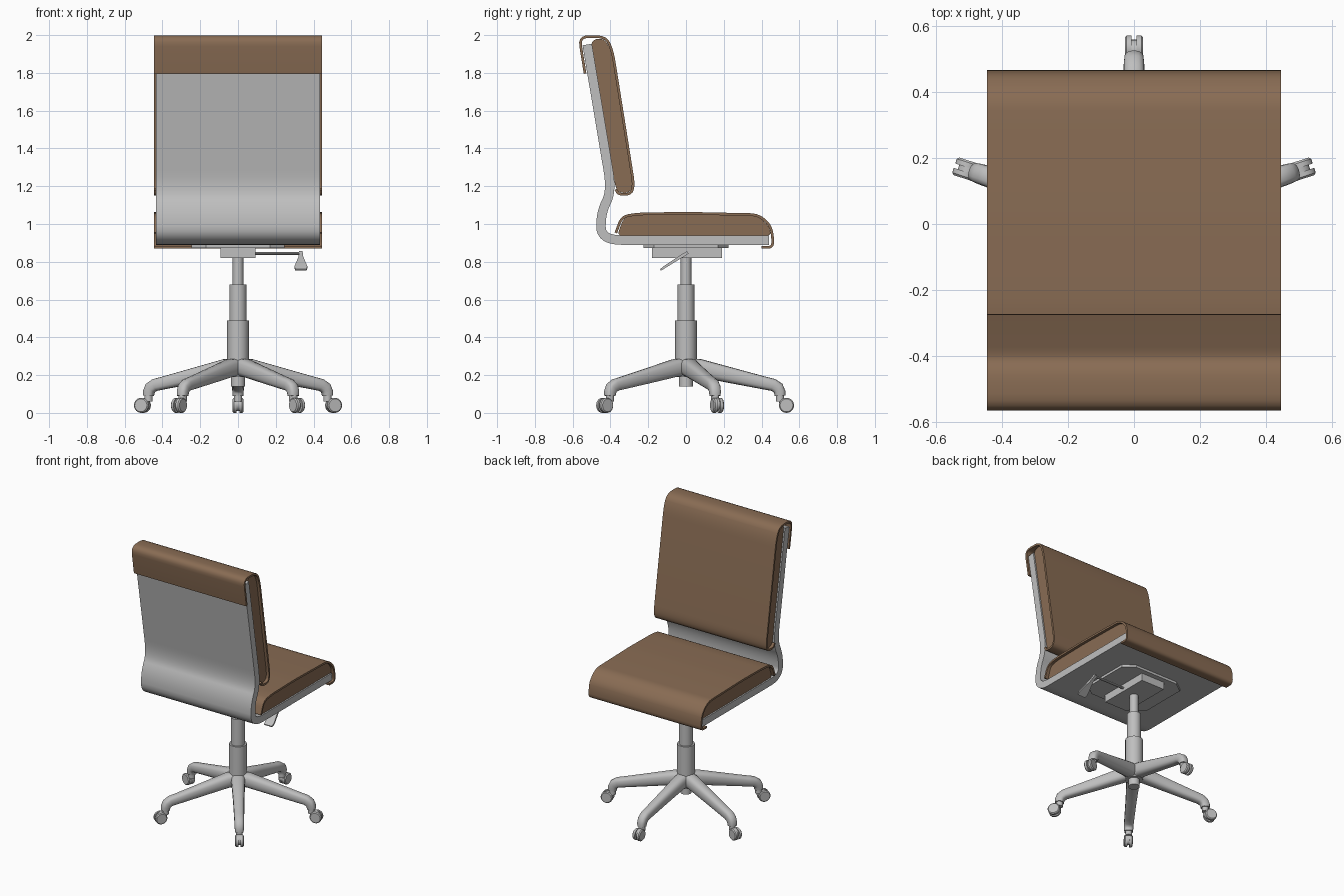
import bpy, bmesh, math
from mathutils import Vector, Matrix

if "Cube" in bpy.data.objects:
    bpy.data.objects.remove(bpy.data.objects["Cube"])


def material(name, col):
    m = bpy.data.materials.new(name)
    m.diffuse_color = (*col, 1)
    m.use_nodes = True
    m.node_tree.nodes["Principled BSDF"].inputs["Base Color"].default_value = m.diffuse_color
    return m


GREY = material("grey metal", (0.52, 0.52, 0.52))
LEATHER = material("brown leather", (0.25, 0.15, 0.088))


def finish(name, bm, mat, angle=35):
    bmesh.ops.recalc_face_normals(bm, faces=bm.faces)
    me = bpy.data.meshes.new(name)
    bm.to_mesh(me)
    bm.free()
    me.materials.append(mat)
    ob = bpy.data.objects.new(name, me)
    bpy.context.collection.objects.link(ob)
    bpy.ops.object.select_all(action='DESELECT')
    ob.select_set(True)
    bpy.context.view_layer.objects.active = ob
    bpy.ops.object.shade_smooth_by_angle(angle=math.radians(angle))
    return ob


def rounded(pts, r, closed=False, n=5):
    """Round the corners of a 2D path."""
    P = [Vector(p) for p in pts]
    out = []
    for i, p in enumerate(P):
        if not closed and i in (0, len(P) - 1):
            out.append(p)
            continue
        a, b = P[i - 1] - p, P[(i + 1) % len(P)] - p
        s = p + a.normalized() * min(r, a.length * 0.48)
        e = p + b.normalized() * min(r, b.length * 0.48)
        for k in range(n + 1):
            t = k / n
            out.append(s * (1 - t) ** 2 + p * 2 * t * (1 - t) + e * t * t)
    return out


def band(name, path, o0, o1, half, mat):
    """Sheet of constant thickness following a (y, z) path, spanning x."""
    bm = bmesh.new()
    rows = []
    for i, p in enumerate(path):
        d0 = (p - path[max(i - 1, 0)]).normalized()
        d1 = (path[min(i + 1, len(path) - 1)] - p).normalized()
        d = (d0 + d1).normalized()
        nrm = Vector((d.y, -d.x))
        q = [p + nrm * o0, p + nrm * o1]
        rows.append([bm.verts.new((x, v.x, v.y)) for x, v in
                     ((-half, q[0]), (half, q[0]), (half, q[1]), (-half, q[1]))])
    for a, b in zip(rows, rows[1:]):
        for k in range(4):
            bm.faces.new((a[k], a[(k + 1) % 4], b[(k + 1) % 4], b[k]))
    bm.faces.new(rows[0])
    bm.faces.new(rows[-1])
    return finish(name, bm, mat)


def prism(name, pts, half, mat):
    """Closed (y, z) outline extruded across x."""
    bm = bmesh.new()
    L, R = [[bm.verts.new((x, p.x, p.y)) for p in pts] for x in (-half, half)]
    n = len(pts)
    for i in range(n):
        j = (i + 1) % n
        bm.faces.new((L[i], L[j], R[j], R[i]))
    bm.faces.new(L)
    bm.faces.new(R)
    return finish(name, bm, mat)


def cyl(bm, p0, p1, r0, r1=None, seg=24):
    p0, p1 = Vector(p0), Vector(p1)
    d = p1 - p0
    M = Matrix.Translation((p0 + p1) / 2) @ d.to_track_quat('Z', 'Y').to_matrix().to_4x4()
    bmesh.ops.create_cone(bm, cap_ends=True, segments=seg, radius1=r0,
                          radius2=r0 if r1 is None else r1, depth=d.length, matrix=M)


def loft(bm, rings):
    rows = [[bm.verts.new(v) for v in r] for r in rings]
    n = len(rows[0])
    for a, b in zip(rows, rows[1:]):
        for k in range(n):
            bm.faces.new((a[k], a[(k + 1) % n], b[(k + 1) % n], b[k]))
    bm.faces.new(rows[0])
    bm.faces.new(rows[-1])


# Bent shell carrying seat and back
shell = rounded([(-0.523, 1.95), (-0.393, 1.175), (-0.45, 1.06), (-0.45, 0.915), (0.44, 0.915)], 0.11, n=8)
band("shell", shell, -0.025, 0.025, 0.435, GREY)

# Back: leather cover hooked over the top, with padding inside
back = rounded([(-0.541, 1.795), (-0.574, 1.999), (-0.42, 1.999), (-0.383, 1.92),
                (-0.268, 1.20), (-0.29, 1.15), (-0.36, 1.15), (-0.378, 1.18)], 0.06)
band("back_cover", back, 0, 0.014, 0.445, LEATHER)
prism("back_padding", rounded([(-0.505, 1.95), (-0.485, 1.98), (-0.432, 1.98), (-0.396, 1.92),
                               (-0.282, 1.20), (-0.30, 1.165), (-0.35, 1.165), (-0.372, 1.19)],
                              0.03, True), 0.425, LEATHER)

# Seat: leather cover hooked under the front edge, with padding inside
seat = rounded([(-0.378, 0.955), (-0.345, 1.045), (-0.26, 1.06), (0.0, 1.064), (0.385, 1.056),
                (0.45, 1.0), (0.466, 0.94), (0.466, 0.87), (0.40, 0.87)], 0.045)
band("seat_cover", seat, 0, 0.014, 0.445, LEATHER)
prism("seat_padding", rounded([(-0.365, 0.938), (-0.33, 1.033), (-0.26, 1.047), (0.0, 1.051), (0.38, 1.043),
                               (0.437, 0.99), (0.453, 0.938)], 0.03, True), 0.425, LEATHER)

# Mounting plate with cut corners
bm = bmesh.new()
a, c = 0.245, 0.17
oct_ = [(a, c), (c, a * 0.92), (-c, a * 0.92), (-a, c), (-a, -c), (-c, -a * 0.92), (c, -a * 0.92), (a, -c)]
loft(bm, [[(x, y, z) for x, y in oct_] for z in (0.873, 0.892)])
finish("mounting_plate", bm, GREY)

# Tilt mechanism box
bm = bmesh.new()
bmesh.ops.create_cube(bm, size=1, matrix=Matrix.Translation((0, 0.005, 0.85)) @ Matrix.Diagonal((0.185, 0.37, 0.06, 1)))
finish("mechanism", bm, GREY)

# Height lever: rod and flared paddle
bm = bmesh.new()
cyl(bm, (0.05, 0, 0.845), (0.335, 0, 0.845), 0.008, seg=10)
rings = []
for y, z, w, t in ((0.01, 0.85, 0.009, 0.008), (-0.035, 0.822, 0.012, 0.008),
                   (-0.115, 0.771, 0.034, 0.006), (-0.135, 0.757, 0.03, 0.005)):
    rings.append([(0.333 + sx * w, y + sz * t * 0.53, z - sz * t * 0.85)
                  for sx, sz in ((-1, -1), (1, -1), (1, 1), (-1, 1))])
loft(bm, rings)
finish("height_lever", bm, GREY)

# Gas column and hub
bm = bmesh.new()
for z0, z1, r in ((0.66, 0.83, 0.028), (0.48, 0.68, 0.045), (0.19, 0.49, 0.057), (0.14, 0.20, 0.037)):
    cyl(bm, (0, 0, z0), (0, 0, z1), r, seg=32)
finish("column", bm, GREY)

# Five legs with twin-wheel casters; radius, height, half width, half depth
LEG = [(0.01, 0.24, 0.05, 0.048), (0.07, 0.238, 0.045, 0.048), (0.25, 0.196, 0.037, 0.041),
       (0.42, 0.157, 0.033, 0.034), (0.462, 0.148, 0.032, 0.033), (0.487, 0.132, 0.031, 0.032),
       (0.497, 0.11, 0.03, 0.03), (0.498, 0.09, 0.028, 0.028)]
for i in range(5):
    turn = Matrix.Rotation(math.radians(72 * i), 4, 'Z')
    bm = bmesh.new()
    rings = []
    for k, (r, z, w, h) in enumerate(LEG):
        p, q = LEG[max(k - 1, 0)], LEG[min(k + 1, len(LEG) - 1)]
        d = Vector((q[0] - p[0], q[1] - p[1])).normalized()
        ring = []
        for s in range(16):
            t = math.tau * s / 16
            cx, cz = [math.copysign(abs(v) ** 0.75, v) for v in (math.cos(t), math.sin(t))]
            ring.append((cx * w, r - d.y * cz * h, z + d.x * cz * h))
        rings.append(ring)
    loft(bm, rings)
    bm.transform(turn)
    finish(f"leg_{i + 1}", bm, GREY, 50)

    bm = bmesh.new()
    cyl(bm, (0, 0.498, 0.06), (0, 0.498, 0.1), 0.022, seg=16)
    cyl(bm, (-0.012, 0.525, 0.045), (0.012, 0.525, 0.045), 0.034, seg=20)
    for s in (-1, 1):
        cyl(bm, (s * 0.007, 0.532, 0.04), (s * 0.022, 0.532, 0.04), 0.04)
        cyl(bm, (s * 0.022, 0.532, 0.04), (s * 0.028, 0.532, 0.04), 0.04, 0.034)
    bm.transform(turn)
    finish(f"caster_{i + 1}", bm, GREY)
